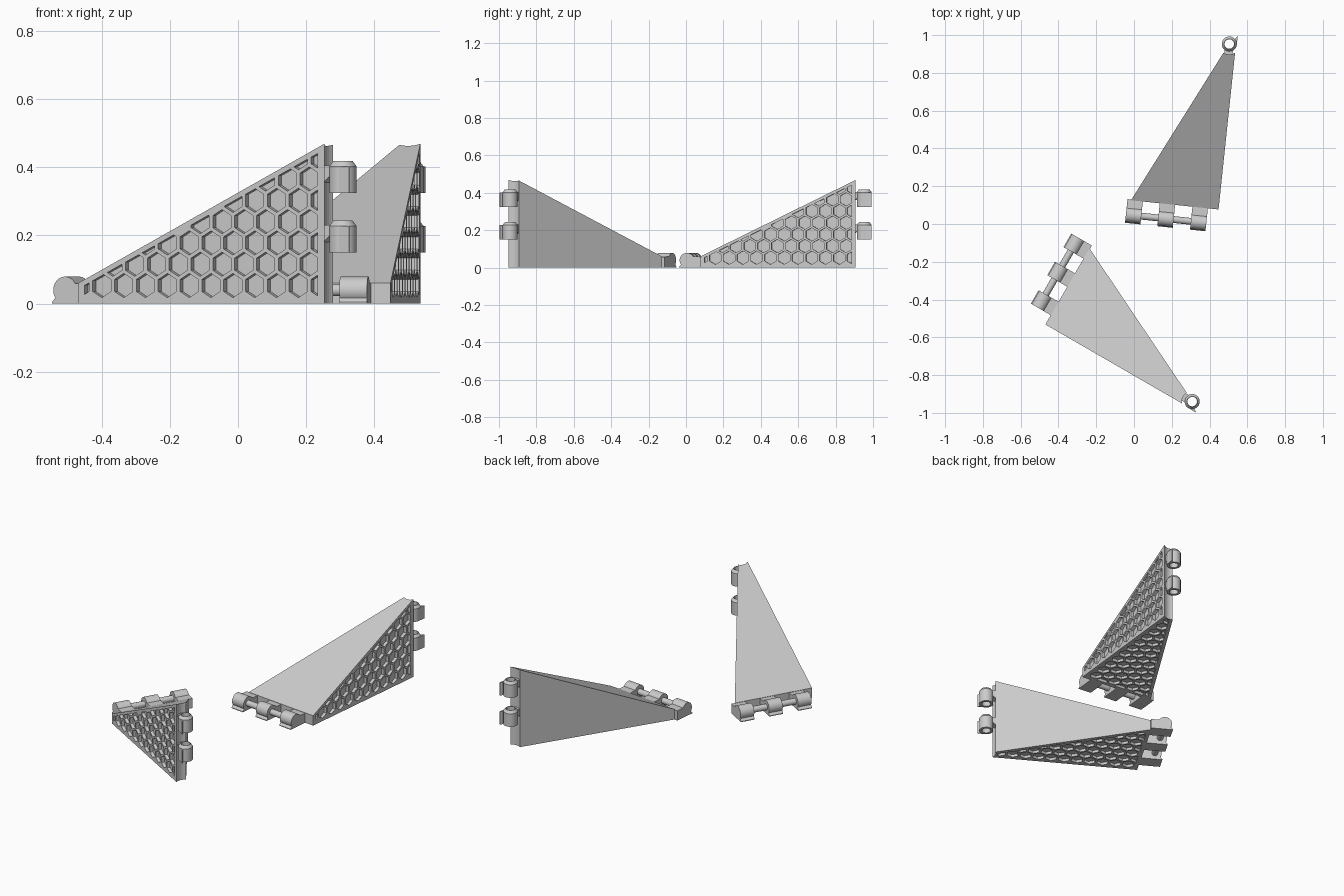
import bpy, bmesh, math
from mathutils import Matrix, Vector

cube = bpy.data.objects.get("Cube")
if cube:
    bpy.data.objects.remove(cube)

grey = bpy.data.materials.new("plain_grey")
grey.diffuse_color = (0.6, 0.6, 0.6, 1)
grey.use_nodes = True
grey.node_tree.nodes["Principled BSDF"].inputs["Base Color"].default_value = (0.6, 0.6, 0.6, 1)

LENGTH, RISE, LOW = 0.835, 0.49, 0.06          # ramp length, slope, low edge height
TIP_X, TIP_Y = -0.035, 0.877                   # upright hinge axis
BAR_Y, BAR_Z, BAR_R = -0.078, 0.0395, 0.0395   # lying hinge axis


def ramp(y):
    return LOW + RISE * y


def arc(cx, cy, r, a0, a1, n):
    angles = [math.radians(a0 + (a1 - a0) * i / n) for i in range(n + 1)]
    return [(cx + r * math.cos(a), cy + r * math.sin(a)) for a in angles]


def add_prism(bm, low, high):
    """Close a prism between two matching rings of points."""
    a = [bm.verts.new(p) for p in low]
    b = [bm.verts.new(p) for p in high]
    bm.faces.new(a)
    bm.faces.new(b[::-1])
    for i in range(len(a)):
        j = (i + 1) % len(a)
        bm.faces.new((a[i], b[i], b[j], a[j]))


def make(name, bm, place, smooth=False):
    bmesh.ops.recalc_face_normals(bm, faces=bm.faces)
    mesh = bpy.data.meshes.new(name)
    bm.to_mesh(mesh)
    bm.free()
    mesh.materials.append(grey)
    ob = bpy.data.objects.new(name, mesh)
    ob.matrix_world = place
    bpy.context.collection.objects.link(ob)
    if smooth:
        bpy.ops.object.select_all(action='DESELECT')
        bpy.context.view_layer.objects.active = ob
        ob.select_set(True)
        bpy.ops.object.shade_smooth_by_angle(angle=math.radians(35))
    return ob


def clip(poly, region):
    """Clip a polygon to a convex counter-clockwise region."""
    for i, p in enumerate(region):
        q = region[(i + 1) % len(region)]
        def side(v):
            return (q[0] - p[0]) * (v[1] - p[1]) - (q[1] - p[1]) * (v[0] - p[0])
        out = []
        for j, v in enumerate(poly):
            w = poly[(j + 1) % len(poly)]
            sv, sw = side(v), side(w)
            if sv >= 0:
                out.append(v)
            if sv * sw < 0:
                t = sv / (sv - sw)
                out.append((v[0] + (w[0] - v[0]) * t, v[1] + (w[1] - v[1]) * t))
        poly = out
        if len(poly) < 3:
            return []
    return poly


def area(poly):
    return abs(sum(a[0] * b[1] - b[0] * a[1] for a, b in zip(poly, poly[1:] + poly[:1]))) / 2


def honeycomb(region, start):
    """Hexagons in staggered rows, trimmed to the region."""
    pitch, row, radius = 0.074, 0.0625, 0.0355
    for r in range(8):
        for k in range(-1, 12):
            cx = start[0] + (k + 0.5 * (r % 2)) * pitch
            cell = clip(arc(cx, start[1] + r * row, radius, 30, 330, 5), region)
            if cell and area(cell) > 0.0002:
                yield cell


def wedge(side, place):
    # Ramp body with a hollowed upright end
    bm = bmesh.new()
    foot = [(0, 0)] + arc(TIP_X, TIP_Y, 0.055, -50, -118, 8) + [(-0.466, 0)]
    add_prism(bm, [(x, y, 0) for x, y in foot], [(x, y, ramp(y)) for x, y in foot])
    body = make(side + "_ramp_body", bm, place)

    # Honeycomb pockets in the upright side and the underside
    bm = bmesh.new()
    wall = [(0.022, 0.018), (0.812, 0.018), (0.812, ramp(0.812) - 0.017), (0.022, ramp(0.022) - 0.017)]
    for cell in honeycomb(wall, (0.08, 0.053)):
        add_prism(bm, [(-0.018, y, z) for y, z in cell], [(0.02, y, z) for y, z in cell])
    floor = [(0.02, 0.02), (0.812, 0.02), (0.812, 0.045), (0.02, 0.435)]
    for cell in honeycomb(floor, (0.06, 0.055)):
        add_prism(bm, [(-x, y, -0.02) for y, x in cell], [(-x, y, 0.016) for y, x in cell])
    cutter = make(side + "_pocket_cutter", bm, place)
    cutter.hide_render = True
    mod = body.modifiers.new("pockets", 'BOOLEAN')
    mod.object = cutter
    mod.operation = 'DIFFERENCE'
    mod.solver = 'EXACT'
    bpy.context.view_layer.update()
    bpy.context.view_layer.objects.active = body
    bpy.ops.object.modifier_apply(modifier=mod.name)
    bpy.data.objects.remove(cutter)

    # Lying hinge barrels, each with neck and foot lip
    profile = [(0.004, 0), (0.004, 0.058)] + arc(BAR_Y, BAR_Z, BAR_R, 30, 215, 24)
    profile += [(-0.122, 0.004), (-0.122, 0)]
    for i, x in enumerate((-0.444, -0.272, -0.098)):
        bm = bmesh.new()
        add_prism(bm, [(x - 0.041, y, z) for y, z in profile], [(x + 0.041, y, z) for y, z in profile])
        make(f"{side}_lying_barrel_{i + 1}", bm, place, True)

    # Pin through the lying barrels
    bm = bmesh.new()
    ring = arc(BAR_Y, BAR_Z, 0.018, 0, 345, 23)
    add_prism(bm, [(-0.46, y, z) for y, z in ring], [(-0.09, y, z) for y, z in ring])
    make(side + "_hinge_pin", bm, place, True)

    # Upright hinge barrels with bracket and lip
    for i, base in enumerate((0.15, 0.325)):
        top = base + 0.094
        bm = bmesh.new()
        outline = [(0.025, base), (0.04, base), (0.04, top - 0.016), (0.028, top), (0.025, top)]
        loop = [bm.verts.new((r, 0, z)) for r, z in outline]
        edges = [bm.edges.new((loop[j], loop[(j + 1) % len(loop)])) for j in range(len(loop))]
        bmesh.ops.spin(bm, geom=loop + edges, cent=(0, 0, 0), axis=(0, 0, 1),
                       angle=math.tau, steps=32, use_merge=True)
        bmesh.ops.remove_doubles(bm, verts=bm.verts, dist=0.0001)
        bmesh.ops.translate(bm, verts=bm.verts, vec=(TIP_X, TIP_Y, 0))
        make(f"{side}_upright_barrel_{i + 1}", bm, place, True)

        bm = bmesh.new()
        arm = [(0.815, top - 0.07), (0.815, top - 0.014), (0.849, top - 0.014), (0.849, top - 0.042)]
        add_prism(bm, [(-0.056, y, z) for y, z in arm], [(-0.012, y, z) for y, z in arm])
        make(f"{side}_bracket_{i + 1}", bm, place)

        bm = bmesh.new()
        lip = [(0.004, 0.885), (0.006, 0.921), (0.002, 0.921), (-0.006, 0.908)]
        add_prism(bm, [(x, y, base) for x, y in lip], [(x, y, top - 0.016) for x, y in lip])
        make(f"{side}_barrel_lip_{i + 1}", bm, place)


def placed(x, y, degrees):
    return Matrix.Translation(Vector((x, y, 0))) @ Matrix.Rotation(math.radians(degrees), 4, 'Z')


wedge("rear", placed(0.4476, 0.077, -6))
wedge("front", placed(-0.469, -0.532, -120))
